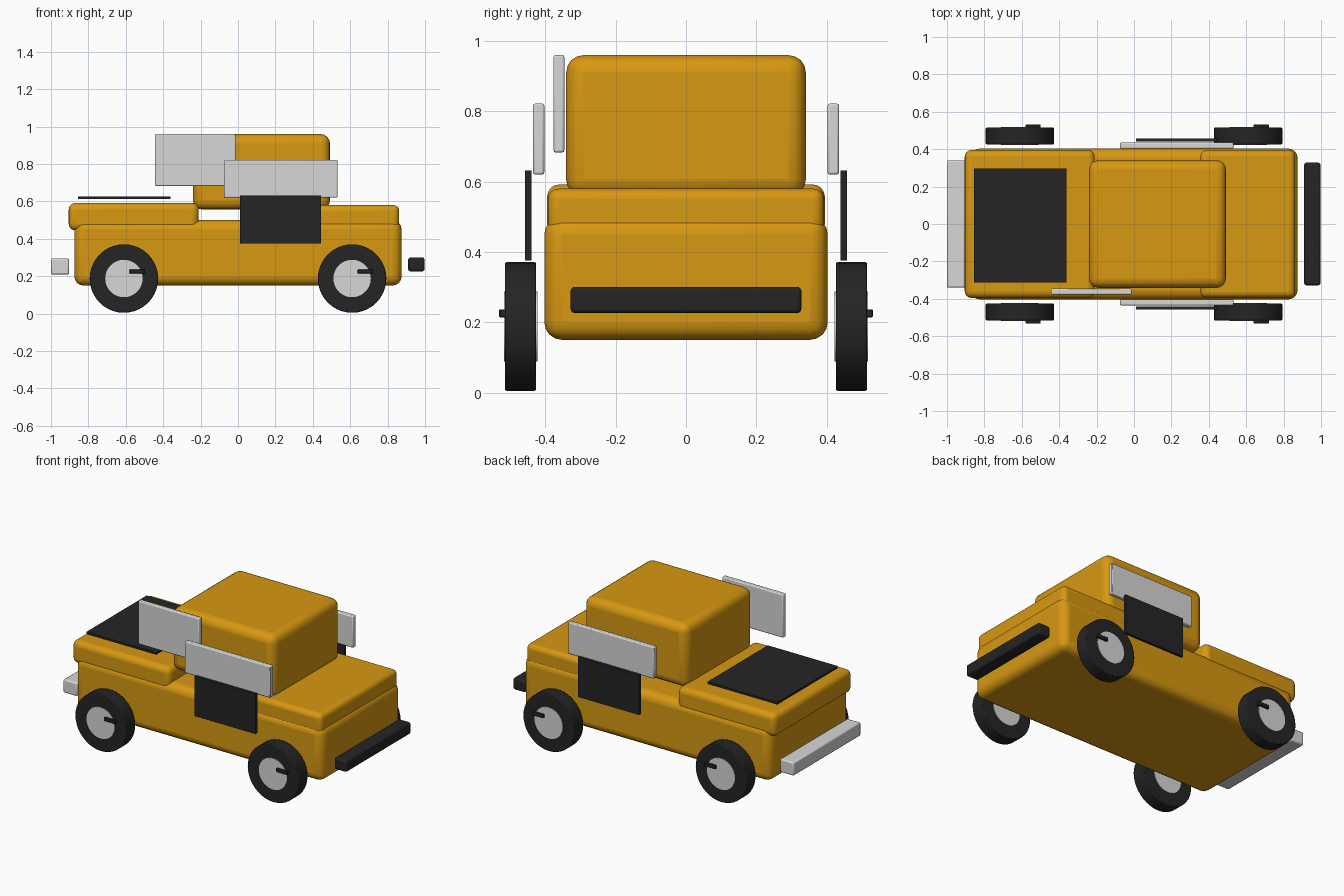
import bpy
import math
from mathutils import Vector

if "Cube" in bpy.data.objects:
    bpy.data.objects.remove(bpy.data.objects["Cube"])


def material(name, rgb):
    m = bpy.data.materials.new(name)
    m.diffuse_color = (*rgb, 1)
    m.use_nodes = True
    m.node_tree.nodes["Principled BSDF"].inputs["Base Color"].default_value = m.diffuse_color
    return m


ORANGE = material("amber paint", (0.68, 0.314, 0.006))
SILVER = material("light grey", (0.68, 0.68, 0.68))
BLACK = material("black", (0.018, 0.018, 0.018))


def finish(ob, name, mat, bevel, segments):
    ob.name = name
    ob.data.materials.append(mat)
    if bevel:
        mod = ob.modifiers.new("Rounded edges", 'BEVEL')
        mod.width = bevel
        mod.segments = segments
        mod.limit_method = 'ANGLE'
    bpy.ops.object.shade_smooth_by_angle(angle=math.radians(35))
    return ob


def box(name, xs, ys, zs, mat, bevel=0.0, segments=4):
    """Rounded box spanning the given ranges."""
    lo, hi = (Vector(v) for v in zip(xs, ys, zs))
    bpy.ops.mesh.primitive_cube_add(size=1, location=(lo + hi) / 2)
    ob = bpy.context.object
    ob.scale = hi - lo
    bpy.ops.object.transform_apply(location=False, rotation=False, scale=True)
    return finish(ob, name, mat, bevel, segments)


def disc(name, x, ys, z, radius, mat, bevel=0.0):
    """Cylinder with its axis along y."""
    bpy.ops.mesh.primitive_cylinder_add(
        vertices=40, radius=radius, depth=abs(ys[1] - ys[0]),
        location=(x, sum(ys) / 2, z), rotation=(math.pi / 2, 0, 0))
    return finish(bpy.context.object, name, mat, bevel, 2)


# Body shell
box("lower_body", (-0.875, 0.875), (-0.403, 0.403), (0.15, 0.50), ORANGE, 0.05)
box("hood", (-0.905, -0.21), (-0.395, 0.395), (0.445, 0.592), ORANGE, 0.035)
box("rear_deck", (0.355, 0.862), (-0.393, 0.393), (0.44, 0.58), ORANGE, 0.03)
box("cabin", (-0.24, 0.492), (-0.341, 0.341), (0.557, 0.96), ORANGE, 0.05)

# Bumpers and hood panel
box("front_bumper", (-1.0, -0.903), (-0.34, 0.34), (0.21, 0.295), SILVER, 0.008, 2)
box("rear_bumper", (0.91, 0.997), (-0.328, 0.328), (0.226, 0.301), BLACK, 0.012, 3)
box("hood_panel", (-0.855, -0.36), (-0.313, 0.297), (0.613, 0.627), BLACK)

# Single windscreen panel on the near side
box("windscreen_panel", (-0.445, -0.013), (-0.377, -0.346), (0.683, 0.96), SILVER, 0.006, 2)

# Parts repeated on both sides
for side, s in (("near", -1), ("far", 1)):
    def span(a, b):
        return sorted((s * a, s * b))

    box(f"{side}_side_window", (-0.075, 0.532), span(0.403, 0.435),
        (0.62, 0.822), SILVER, 0.006, 2)
    box(f"{side}_door", (0.012, 0.445), span(0.44, 0.458), (0.376, 0.631), BLACK)
    for end, x in (("front", -0.61), ("rear", 0.61)):
        disc(f"{side}_{end}_tyre", x, span(0.426, 0.515), 0.188, 0.183, BLACK, 0.005)
        disc(f"{side}_{end}_hub", x, span(0.423, 0.518), 0.188, 0.1, SILVER)
        box(f"{side}_{end}_hub_bar", (x + 0.03, x + 0.111), span(0.50, 0.532),
            (0.214, 0.237), BLACK, 0.003, 1)
